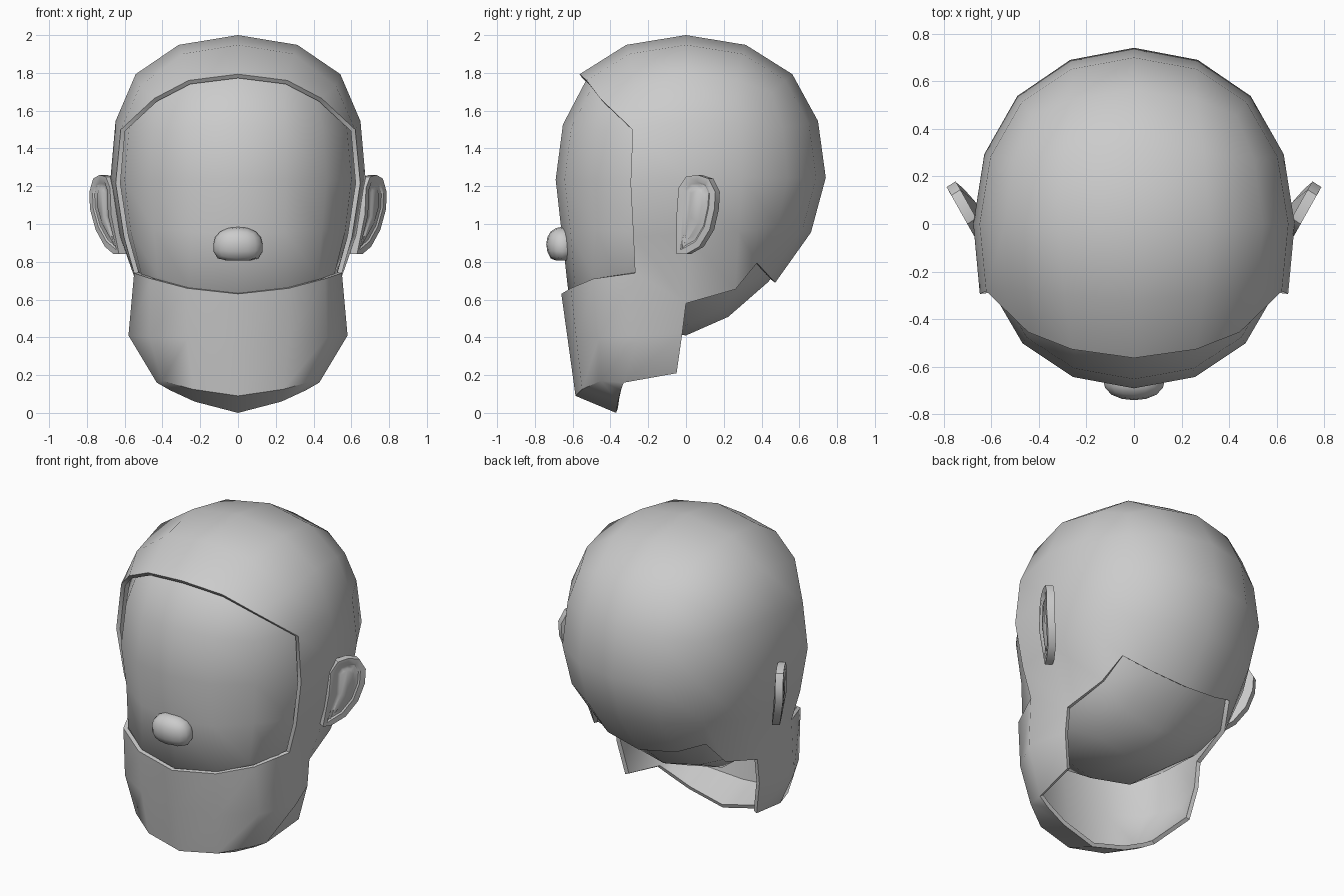
import bpy, bmesh, math
from mathutils import Vector

if "Cube" in bpy.data.objects:
    bpy.data.objects.remove(bpy.data.objects["Cube"])


def finish(obj, angle=45):
    bpy.ops.object.select_all(action='DESELECT')
    obj.select_set(True)
    bpy.context.view_layer.objects.active = obj
    bpy.ops.object.convert(target='MESH')
    bpy.ops.object.shade_smooth_by_angle(angle=math.radians(angle))


def unit_ball(name):
    """Cube rounded by two subdivisions, scaled to reach exactly +-1."""
    bpy.ops.mesh.primitive_cube_add(size=2)
    obj = bpy.context.object
    obj.name = name
    obj.modifiers.new('round', 'SUBSURF').levels = 2
    bpy.ops.object.convert(target='MESH')
    top = max(v.co.z for v in obj.data.vertices)
    for v in obj.data.vertices:
        v.co /= top
    return obj


def clamp(t):
    return max(0.0, min(1.0, t))


def skull_shape(n, rx, ry, rz, zc):
    """Unit ball point to skull: boxier crown, widest part above the middle."""
    up = max(0, n.z) ** 2
    p = Vector((n.x * rx * (1 + 0.2 * up), n.y * ry * (1 + 0.09 * up), zc + n.z * rz))
    if n.z > -0.5:
        p.z += 0.045 * (1 - n.z)
        if n.z < -0.2 and n.y > 0.5:
            p.y *= 0.96
            p.z += 0.01
    elif n.y > 0.5:
        p += Vector((0, -0.065, 0.07))
    return p


# head: egg with a fuller jaw at the front
head = unit_ball('head')
for v in head.data.vertices:
    n = v.co.copy()
    p = skull_shape(n, 0.645, 0.69, 0.78, 1.19)
    f = clamp((1.1 - p.z) / 0.45) ** 2 * clamp(-p.y / 0.3)
    p.x *= 1 + 0.15 * f
    p.y -= 0.12 * f
    if n.z < -0.8 and 0.1 < n.y < 0.5:
        p += Vector((0, -0.05, 0.045))
    v.co = p
finish(head, 60)

# hair and beard: one shell; the hair is a larger ball opened at face and neck
hair = unit_ball('hair_and_beard')
bm = bmesh.new()
bm.from_mesh(hair.data)
drop, temples = [], []
for f in bm.faces:
    c = f.calc_center_median()
    ax = max(range(3), key=lambda i: abs(c[i]))
    if (ax != 0 and c[ax] < 0) or (ax == 0 and c.y < -0.35):
        drop.append(f)
        if ax == 0 and c.z > 0.4:
            temples.append([v for v in f.verts if not (v.co.y < -0.6 and v.co.z < 0.45)])
for tri in temples:
    bm.faces.new(tri)
bmesh.ops.delete(bm, geom=drop, context='FACES')

jaw, nape = (0.55, -0.27, 0.74), (0.50, 0.0, 0.58)
for v in bm.verts:
    n = v.co.copy()
    v.co = skull_shape(n, 0.675, 0.74, 0.80, 1.2)
    if n.z < -0.6 and abs(n.x) > 0.6 and n.y < 0.1:
        p = jaw if n.y < -0.1 else nape
        v.co = (math.copysign(p[0], n.x), p[1], p[2])
    elif n.y < -0.2 and abs(n.x) > 0.5:
        # hairline down the temple
        v.co.z -= 0.03
        v.co.x *= 1.03

# beard rows, from the chin centre round to the back edge
rows = [
    [(0, -0.66, 0.63), (0.27, -0.61, 0.66), (0.46, -0.49, 0.71), jaw, nape],
    [(0, -0.625, 0.38), (0.27, -0.58, 0.39), (0.47, -0.46, 0.40), (0.58, -0.25, 0.41), (0.50, -0.02, 0.42)],
    [(0, -0.585, 0.09), (0.24, -0.55, 0.125), (0.40, -0.45, 0.17), (0.43, -0.33, 0.16), (0.46, -0.05, 0.21)],
    [(0, -0.37, 0.0), (0.23, -0.36, 0.06), (0.36, -0.345, 0.12), (0.43, -0.33, 0.16)],
]
grid = []
for r in rows:
    full = [(-x, y, z) for x, y, z in r[:0:-1]] + r
    grid.append([bm.verts.new(p) for p in full])
grid[3] = [grid[2][0]] + grid[3] + [grid[2][8]]
for a, b in zip(grid, grid[1:]):
    for j in range(8):
        if not (b is grid[3] and j in (0, 7)):
            bm.faces.new([b[j], b[j + 1], a[j + 1], a[j]])
bmesh.ops.remove_doubles(bm, verts=bm.verts, dist=0.003)
bm.to_mesh(hair.data)
bm.free()
shell = hair.modifiers.new('thickness', 'SOLIDIFY')
shell.thickness = 0.025
shell.offset = -1
finish(hair, 50)

# nose: rounded, flatter and wider below
nose = unit_ball('nose')
for v in nose.data.vertices:
    n = v.co.copy()
    low = 1 + 0.18 * max(0, -n.z)
    v.co = (n.x * 0.13 * low, -0.655 + n.y * 0.085, 0.893 + max(-0.086, n.z * 0.092 * low))
finish(nose, 60)

# ears: tilted outline, thickened, with a shallow bowl and a raised inner fold
outline = [(-0.05, 0.84), (0.0, 0.84), (0.07, 0.88), (0.125, 0.97), (0.15, 1.08), (0.155, 1.17),
           (0.12, 1.24), (0.06, 1.26), (0.0, 1.25), (-0.04, 1.19), (-0.05, 1.05)]


def ear(name, side):
    bm = bmesh.new()
    front = bm.faces.new([bm.verts.new((0.672 + 0.56 * (y + 0.05) - 0.2 * max(0, 1.05 - z), y, z))
                          for y, z in outline])
    out = Vector((0.84, -0.54, 0))
    back = bmesh.ops.extrude_face_region(bm, geom=[front], use_keep_orig=True)
    for v in [g for g in back['geom'] if isinstance(g, bmesh.types.BMVert)]:
        v.co -= out * 0.045
    for width, push in ((0.035, 0), (0.01, -0.007), (0.025, 0), (0.01, 0.006)):
        bmesh.ops.inset_region(bm, faces=[front], thickness=width)
        for v in front.verts:
            v.co += out * push
    for v in bm.verts:
        v.co.x *= side
    bmesh.ops.recalc_face_normals(bm, faces=bm.faces)
    mesh = bpy.data.meshes.new(name)
    bm.to_mesh(mesh)
    bm.free()
    obj = bpy.data.objects.new(name, mesh)
    bpy.context.collection.objects.link(obj)
    finish(obj, 35)


ear('right_ear', 1)
ear('left_ear', -1)
